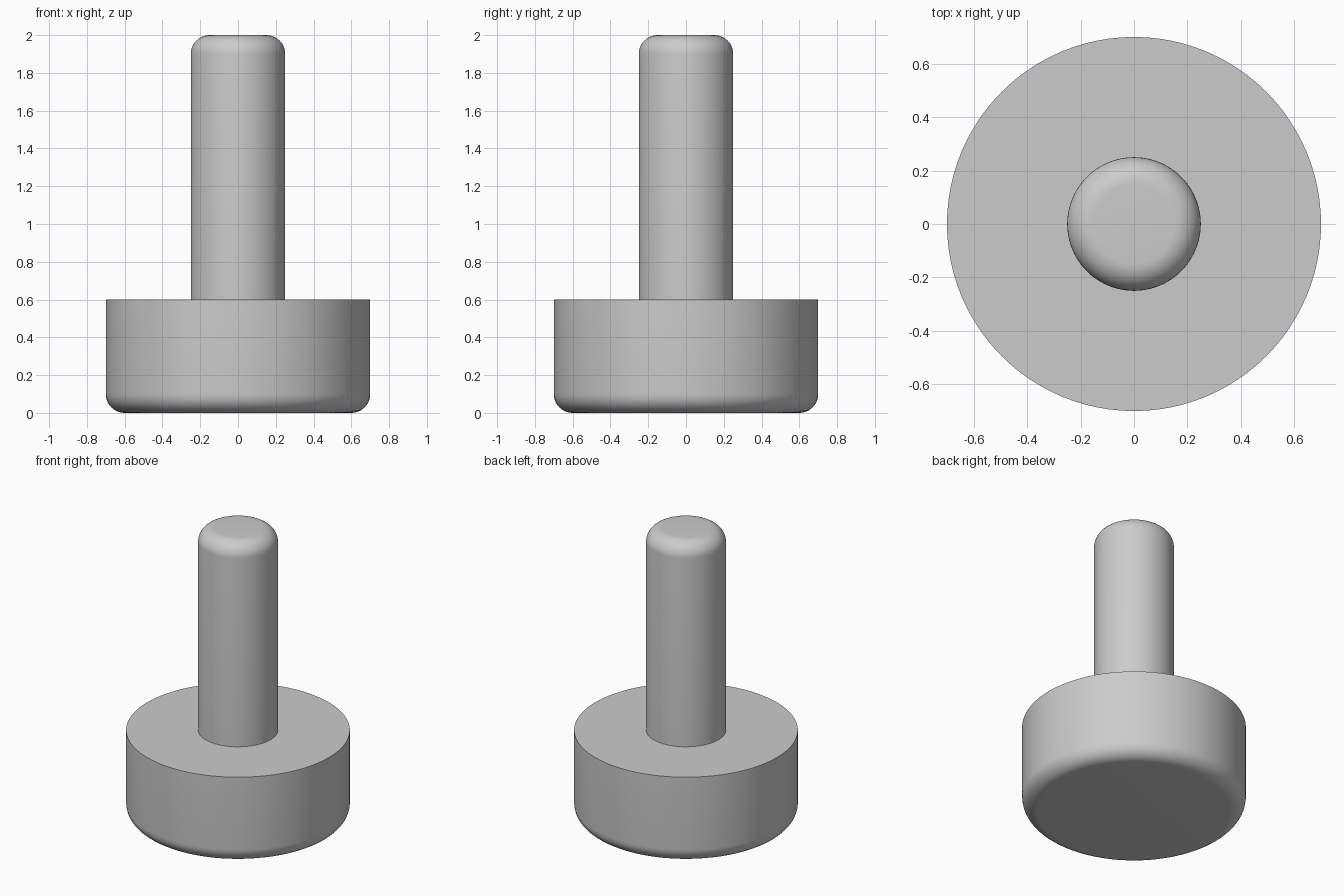
import bpy
import bmesh
from math import cos, sin, pi, radians
from mathutils import Vector

SEGMENTS = 96
HEAD_RADIUS, HEAD_TOP = 0.7, 0.6
SHANK_RADIUS, SHANK_TOP = 0.25, 2.0
FILLET = 0.1

if "Cube" in bpy.data.objects:
    bpy.data.objects.remove(bpy.data.objects["Cube"])

# Plain grey metal
grey = bpy.data.materials.new("grey_metal")
grey.use_nodes = True
grey.diffuse_color = (0.6, 0.6, 0.6, 1)
grey.node_tree.nodes["Principled BSDF"].inputs["Base Color"].default_value = (0.6, 0.6, 0.6, 1)


def fillet(cx, cz, start, steps=10):
    """Quarter-round profile points, counter-clockwise from the start angle."""
    angles = [start + pi / 2 * i / steps for i in range(steps + 1)]
    return [(cx + FILLET * cos(a), cz + FILLET * sin(a)) for a in angles]


def lathe(name, profile):
    """Revolve a (radius, height) profile about the z axis."""
    bm = bmesh.new()
    verts = [bm.verts.new((r, 0, z)) for r, z in profile]
    edges = [bm.edges.new(pair) for pair in zip(verts, verts[1:])]
    bmesh.ops.spin(bm, geom=verts + edges, cent=Vector(), axis=Vector((0, 0, 1)),
                   angle=2 * pi, steps=SEGMENTS, use_merge=True)
    bmesh.ops.remove_doubles(bm, verts=bm.verts, dist=1e-5)
    bmesh.ops.recalc_face_normals(bm, faces=bm.faces)
    # Open shells: make sure the side walls face outwards
    wall = max(bm.faces, key=lambda f: f.calc_center_median().xy.length)
    if wall.normal.xy.dot(wall.calc_center_median().xy) < 0:
        bmesh.ops.reverse_faces(bm, faces=bm.faces)
    mesh = bpy.data.meshes.new(name)
    bm.to_mesh(mesh)
    bm.free()
    mesh.materials.append(grey)
    obj = bpy.data.objects.new(name, mesh)
    bpy.context.collection.objects.link(obj)
    bpy.ops.object.select_all(action="DESELECT")
    obj.select_set(True)
    bpy.context.view_layer.objects.active = obj
    bpy.ops.object.shade_smooth_by_angle(angle=radians(30))
    return obj


# Wide head with a rounded lower rim; its top stops where the shank begins
lathe("head", [(0, 0)]
      + fillet(HEAD_RADIUS - FILLET, FILLET, -pi / 2)
      + [(HEAD_RADIUS, HEAD_TOP), (SHANK_RADIUS, HEAD_TOP)])

# Upright shank with a rounded tip
lathe("shank", [(SHANK_RADIUS, HEAD_TOP)]
      + fillet(SHANK_RADIUS - FILLET, SHANK_TOP - FILLET, 0)
      + [(0, SHANK_TOP)])
